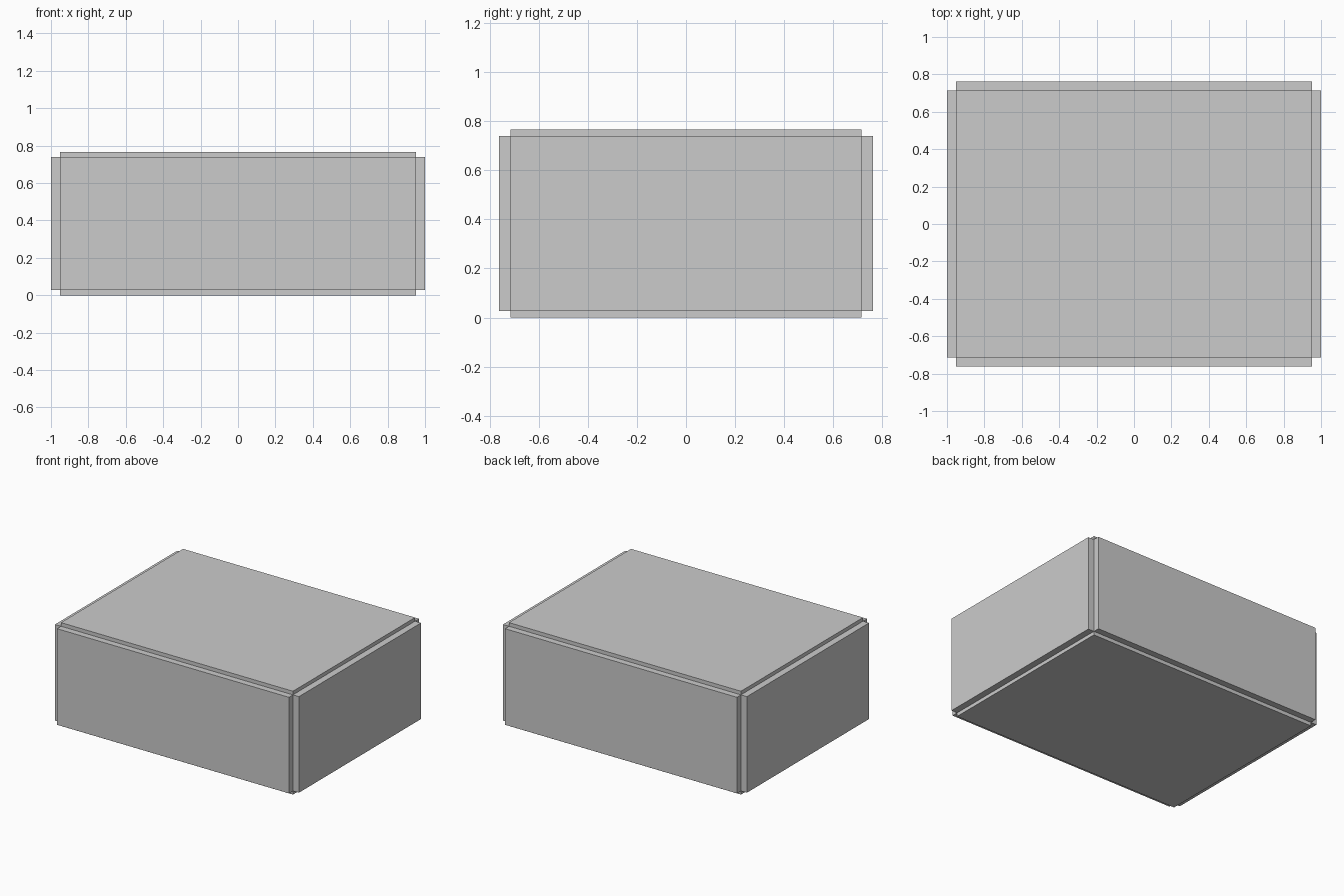
import bpy, bmesh
from mathutils import Matrix, Vector

if "Cube" in bpy.data.objects:
    bpy.data.objects.remove(bpy.data.objects["Cube"])

# Inner core half sizes, and how far each raised panel stands out from it
HALF = Vector((0.951, 0.715, 0.356))
RAISE = Vector((0.049, 0.047, 0.027))
MID_Z = HALF.z + RAISE.z

# Core block
bm = bmesh.new()
bmesh.ops.create_cube(bm, size=2.0, matrix=Matrix.Diagonal((*HALF, 1.0)))
bm.normal_update()

# Raise one panel from every face, leaving a stepped groove along each edge
panels = bmesh.ops.extrude_discrete_faces(bm, faces=bm.faces[:])["faces"]
for face in panels:
    face.normal_update()
    n = face.normal.copy()
    offset = Vector(n[i] * RAISE[i] for i in range(3))
    bmesh.ops.translate(bm, verts=face.verts[:], vec=offset)

# Stand the box on the ground
bmesh.ops.translate(bm, verts=bm.verts[:], vec=(0, 0, MID_Z))
bmesh.ops.recalc_face_normals(bm, faces=bm.faces[:])

mesh = bpy.data.meshes.new("panelled_box")
bm.to_mesh(mesh)
bm.free()
box = bpy.data.objects.new("panelled_box", mesh)
bpy.context.collection.objects.link(box)
